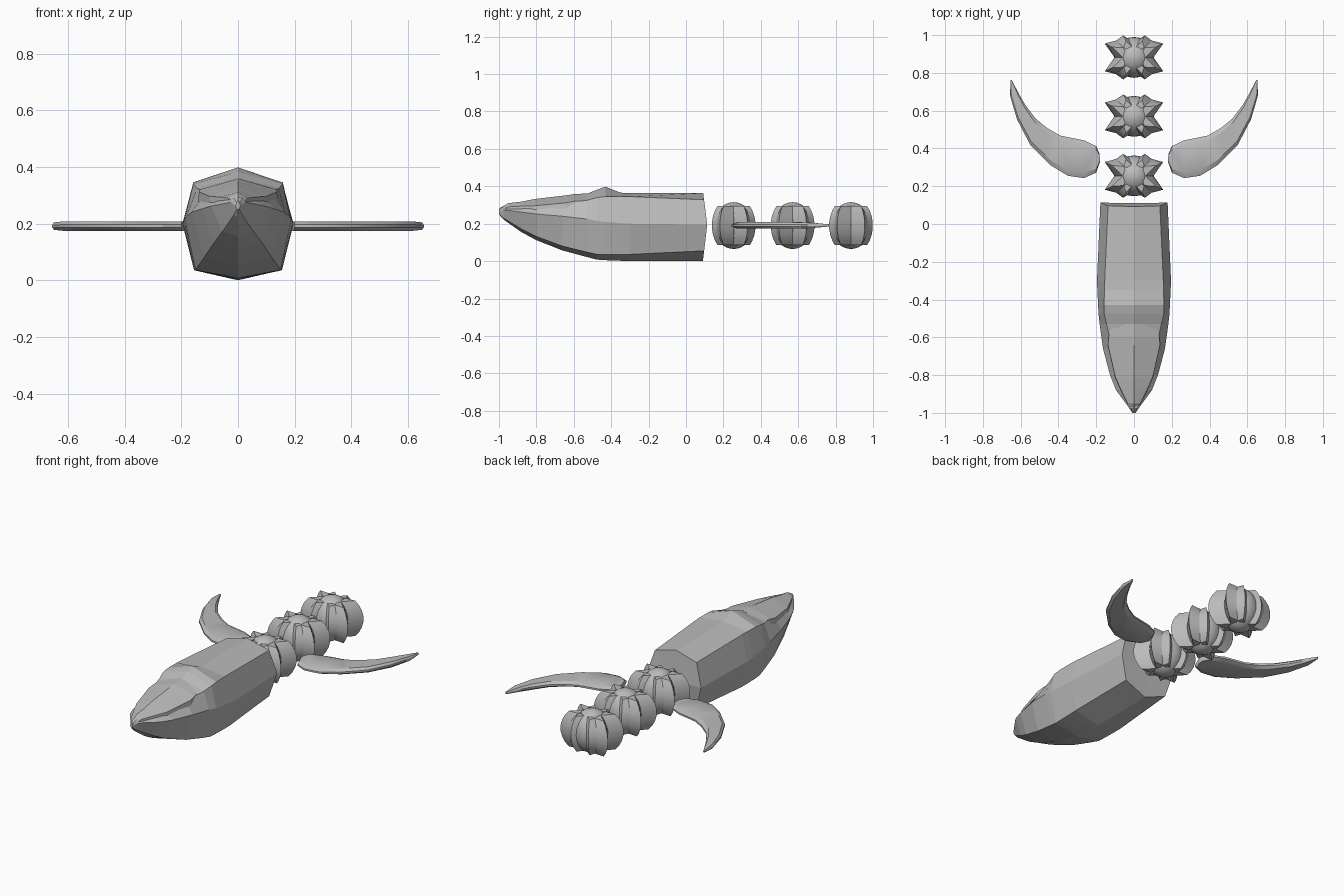
import bpy, math
from math import sin, cos, pi, sqrt

if "Cube" in bpy.data.objects:
    bpy.data.objects.remove(bpy.data.objects["Cube"])

grey = bpy.data.materials.new("plain grey")
grey.diffuse_color = (0.5, 0.5, 0.5, 1)
grey.use_nodes = True
grey.node_tree.nodes["Principled BSDF"].inputs["Base Color"].default_value = grey.diffuse_color


def make(name, verts, faces, smooth=None):
    me = bpy.data.meshes.new(name)
    me.from_pydata(verts, [], faces)
    me.materials.append(grey)
    ob = bpy.data.objects.new(name, me)
    bpy.context.collection.objects.link(ob)
    bpy.ops.object.select_all(action='DESELECT')
    ob.select_set(True)
    bpy.context.view_layer.objects.active = ob
    bpy.ops.object.mode_set(mode='EDIT')
    bpy.ops.mesh.select_all(action='SELECT')
    bpy.ops.mesh.normals_make_consistent(inside=False)
    bpy.ops.object.mode_set(mode='OBJECT')
    if smooth:
        bpy.ops.object.shade_smooth_by_angle(angle=math.radians(smooth))
    return ob


def loft(name, rings, smooth=None):
    n = len(rings[0])
    verts = [p for r in rings for p in r]
    faces = []
    for k in range(len(rings) - 1):
        for i in range(n):
            j = (i + 1) % n
            faces.append((k*n + i, k*n + j, (k+1)*n + j, (k+1)*n + i))
    # caps, fanned from the middle so they may bulge
    for k in (0, len(rings) - 1):
        c = [sum(p[a] for p in rings[k]) / n for a in range(3)]
        if name == "body" and k:
            c[1] = 0.11
        verts.append(tuple(c))
        for i in range(n):
            faces.append((k*n + i, k*n + (i + 1) % n, len(verts) - 1))
    return make(name, verts, faces, smooth)


def octagon(y, bottom, xb, zb, w, zm, xt, zt, top):
    return [(0, y, bottom), (xb, y, zb), (w, y, zm), (xt, y, zt),
            (0, y, top), (-xt, y, zt), (-w, y, zm), (-xb, y, zb)]


# body: eight-sided hull, narrowing to the snout
sections = [
    (-1.00, .250, .004, .252, .008, .262, .005, .275, .278),
    (-.975, .222, .015, .230, .025, .275, .015, .290, .295),
    (-.88, .155, .055, .172, .095, .262, .055, .290, .305),
    (-.80, .112, .085, .132, .127, .252, .085, .295, .315),
    (-.66, .057, .120, .080, .164, .240, .115, .310, .335),
    (-.53, .022, .142, .048, .182, .225, .145, .325, .360),
    (-.475, .008, .150, .036, .188, .215, .158, .340, .382),
    (-.43, .005, .152, .035, .190, .210, .158, .345, .398),
    (-.35, .002, .154, .035, .194, .203, .157, .346, .366),
    (-.30, .000, .155, .036, .196, .200, .155, .345, .363),
    (.09, .002, .137, .055, .178, .195, .137, .328, .363),
]
rings = [octagon(*s) for s in sections]
rings[-1] = [(x, y + .024 * (1 - abs(z - .19) / .19), z) for x, y, z in rings[-1]]
loft("body", rings)

# upper head: slightly overhanging plate along the snout
plate = [(-.998, .008, .270, .262, .283), (-.95, .035, .290, .272, .310),
         (-.88, .070, .294, .272, .318), (-.81, .102, .296, .262, .332),
         (-.64, .142, .312, .255, .352), (-.60, .138, .320, .258, .358),
         (-.53, .130, .325, .260, .362)]
loft("upper_head", [[(0, y, e), (w, y, e), (w * .97, y, c), (0, y, t),
                     (-w * .97, y, c), (-w, y, e)] for y, w, c, e, t in plate])

# tail balls: tall ellipsoid core with eight pointed ribs
tips = [(.156, .074), (.058, .117), (-.058, .117), (-.156, .074),
        (-.156, -.074), (-.058, -.117), (.058, -.117), (.156, -.074)]
notches = [(0.10, .095), (0, .086), (-.10, .095), (-.11, 0),
           (-.10, -.095), (0, -.086), (.10, -.095), (.11, 0)]
levels = [-.105, -.08, -.05, -.018, .018, .05, .08, .105]
for k, cy in enumerate((.255, .57, .882), 1):
    bpy.ops.mesh.primitive_uv_sphere_add(segments=24, ring_count=16, radius=1,
                                         location=(0, cy, .19))
    core = bpy.context.object
    core.name = f"tail_ball_{k}"
    core.scale = (.105, .108, .125)
    core.data.materials.append(grey)
    bpy.ops.object.shade_smooth_by_angle(angle=math.radians(30))
    for i, (tx, ty) in enumerate(tips):
        (ax, ay), (bx, by) = notches[i - 1], notches[i]
        ring_list = []
        for z in levels:
            f = sqrt(1 - (z / .155) ** 2)       # bend of the outer edge
            g = sqrt(1 - (z / .128) ** 2)       # bend of the core
            ring_list.append([(tx * f, cy + ty * f, .19 + z),
                              (bx * g * .95, cy + by * g * .95, .19 + z),
                              (tx * g * .5, cy + ty * g * .5, .19 + z),
                              (ax * g * .95, cy + ay * g * .95, .19 + z)])
        loft(f"tail_rib_{k}_{i + 1}", ring_list, 25)

# curved side fins: paired inner and outer edges, thin bevelled section
inner = [(.182, .37), (.20, .412), (.265, .443), (.39, .468), (.46, .508),
         (.52, .557), (.575, .63), (.61, .69), (.648, .764)]
outer = [(.180, .33), (.20, .272), (.265, .243), (.35, .255), (.44, .31),
         (.55, .42), (.62, .555), (.645, .62), (.654, .762)]
outer[-2] = (.656, .68)
for side, s in (("right", 1), ("left", -1)):
    ring_list = []
    for i, ((ax, ay), (bx, by)) in enumerate(zip(inner, outer)):
        h = .017 if i < 7 else (.013 if i == 7 else .006)
        ring = []
        for t, z in ((0, .3), (.14, 1), (.86, 1), (1, .3),
                     (1, -.3), (.86, -1), (.14, -1), (0, -.3)):
            ring.append((s * (ax + (bx - ax) * t), ay + (by - ay) * t, .191 + h * z))
        ring_list.append(ring)
    loft(f"{side}_fin", ring_list, 25)
